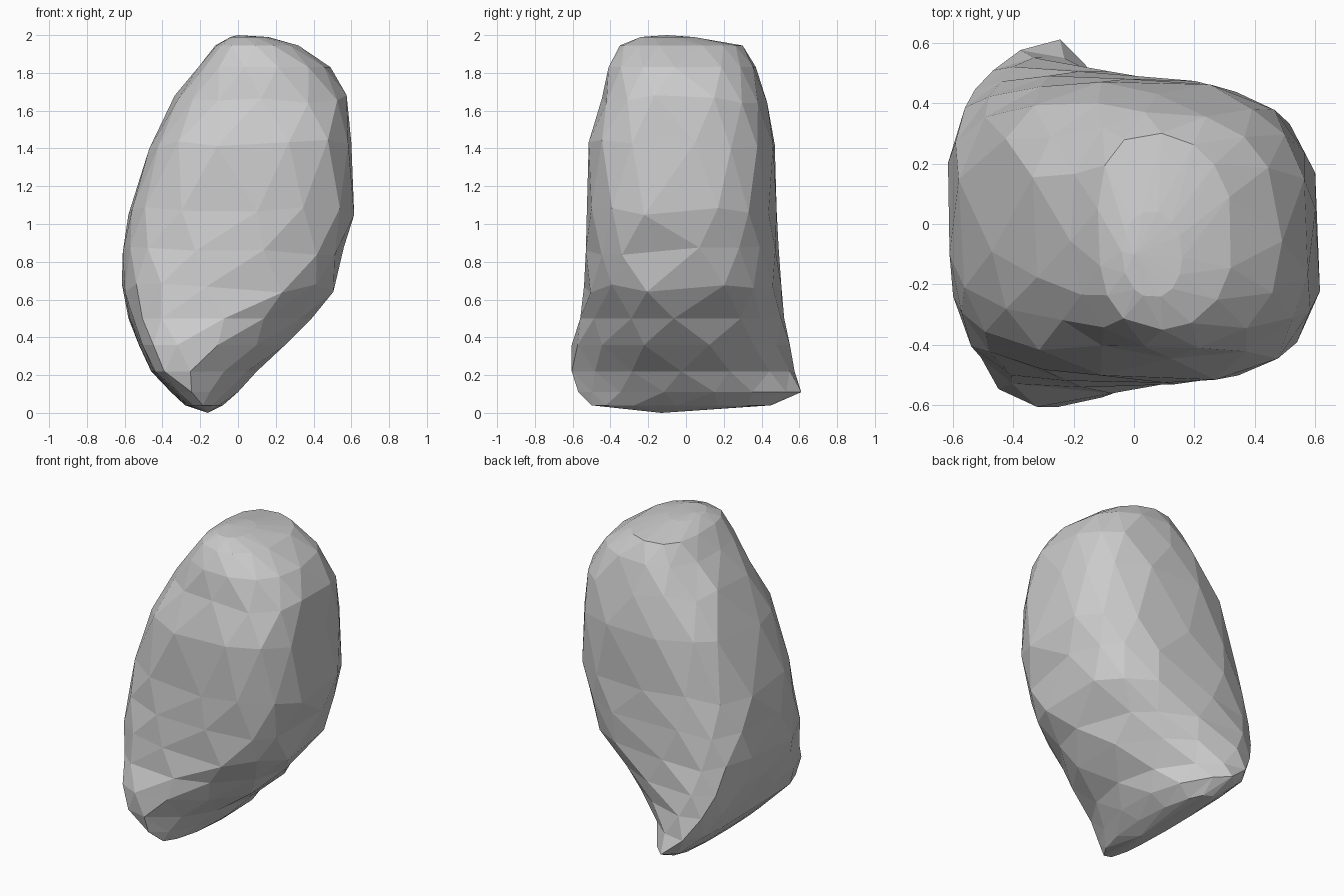
import bpy, bmesh, random
from math import cos, sin, tau, copysign

if "Cube" in bpy.data.objects:
    bpy.data.objects.remove(bpy.data.objects["Cube"])

random.seed(4)
SIDES = 14

# Horizontal slices: z, x min, x max, y min, y max, boxiness, lean of the y ends
SLICES = [
    (0.04, -0.28, -0.08, -0.50, 0.45, 2.2, -0.03),
    (0.11, -0.355, 0.00, -0.57, 0.61, 2.0, -0.08),
    (0.22, -0.46, 0.10, -0.605, 0.575, 2.2, -0.14),
    (0.36, -0.525, 0.25, -0.605, 0.55, 2.4, -0.18),
    (0.50, -0.58, 0.39, -0.56, 0.52, 2.7, -0.14),
    (0.66, -0.615, 0.505, -0.54, 0.505, 3.1, -0.07),
    (0.86, -0.61, 0.56, -0.53, 0.49, 3.1, -0.02),
    (1.07, -0.58, 0.615, -0.525, 0.48, 3.1, 0.00),
    (1.42, -0.47, 0.60, -0.515, 0.47, 3.0, 0.02),
    (1.66, -0.335, 0.575, -0.445, 0.43, 2.8, 0.02),
    (1.83, -0.21, 0.49, -0.41, 0.37, 2.6, -0.02),
    (1.945, -0.12, 0.32, -0.35, 0.30, 2.5, -0.03),
    (1.99, -0.04, 0.16, -0.24, 0.04, 2.2, 0.00),
]


def fit(values, low, high):
    a, b = min(values), max(values)
    return [low + (v - a) * (high - low) / (b - a) for v in values]


def outline(index, x0, x1, y0, y1, n, lean):
    """Irregular rounded-box outline stretched to the slice's extents."""
    xs, ys = [], []
    for i in range(SIDES):
        a = tau * (i + 0.5 * (index % 2)) / SIDES + random.uniform(-0.07, 0.07)
        c, s = cos(a), sin(a)
        px = copysign(abs(c) ** (2 / n), c)
        py = copysign(abs(s) ** (2 / n), s)
        # Two opposite corners are cut back, most of all near the foot
        cut = 1 - (0.07 if index > 4 else 0.12) * max(0, px * py)
        xs.append((x1 - x0) / 2 * px * cut + lean * py * py)
        ys.append(py * cut)
    return list(zip(fit(xs, x0, x1), fit(ys, y0, y1)))


# Stack the outlines, with staggered triangles between neighbours
bm = bmesh.new()
rings = []
for k, (z, *shape) in enumerate(SLICES):
    wobble = 0.025 if 4 < k < 10 else 0.0
    rings.append([bm.verts.new((x, y, z + random.uniform(-wobble, wobble)))
                  for x, y in outline(k, *shape)])
for k in range(len(rings) - 1):
    a, b = rings[k], rings[k + 1]
    for i in range(SIDES):
        j = (i + 1) % SIDES
        if k % 2 == 0:
            bm.faces.new((a[i], a[j], b[i]))
            bm.faces.new((a[j], b[j], b[i]))
        else:
            bm.faces.new((a[i], b[j], b[i]))
            bm.faces.new((a[i], a[j], b[j]))

# Lowest point and top facet
tip = bm.verts.new((-0.16, -0.13, 0.0))
crown = bm.verts.new((0.0, -0.1, 2.0))
for i in range(SIDES):
    j = (i + 1) % SIDES
    bm.faces.new((rings[0][j], rings[0][i], tip))
    bm.faces.new((rings[-1][i], rings[-1][j], crown))
bmesh.ops.recalc_face_normals(bm, faces=bm.faces)

mesh = bpy.data.meshes.new("boulder")
bm.to_mesh(mesh)
bm.free()
boulder = bpy.data.objects.new("boulder", mesh)
bpy.context.collection.objects.link(boulder)
